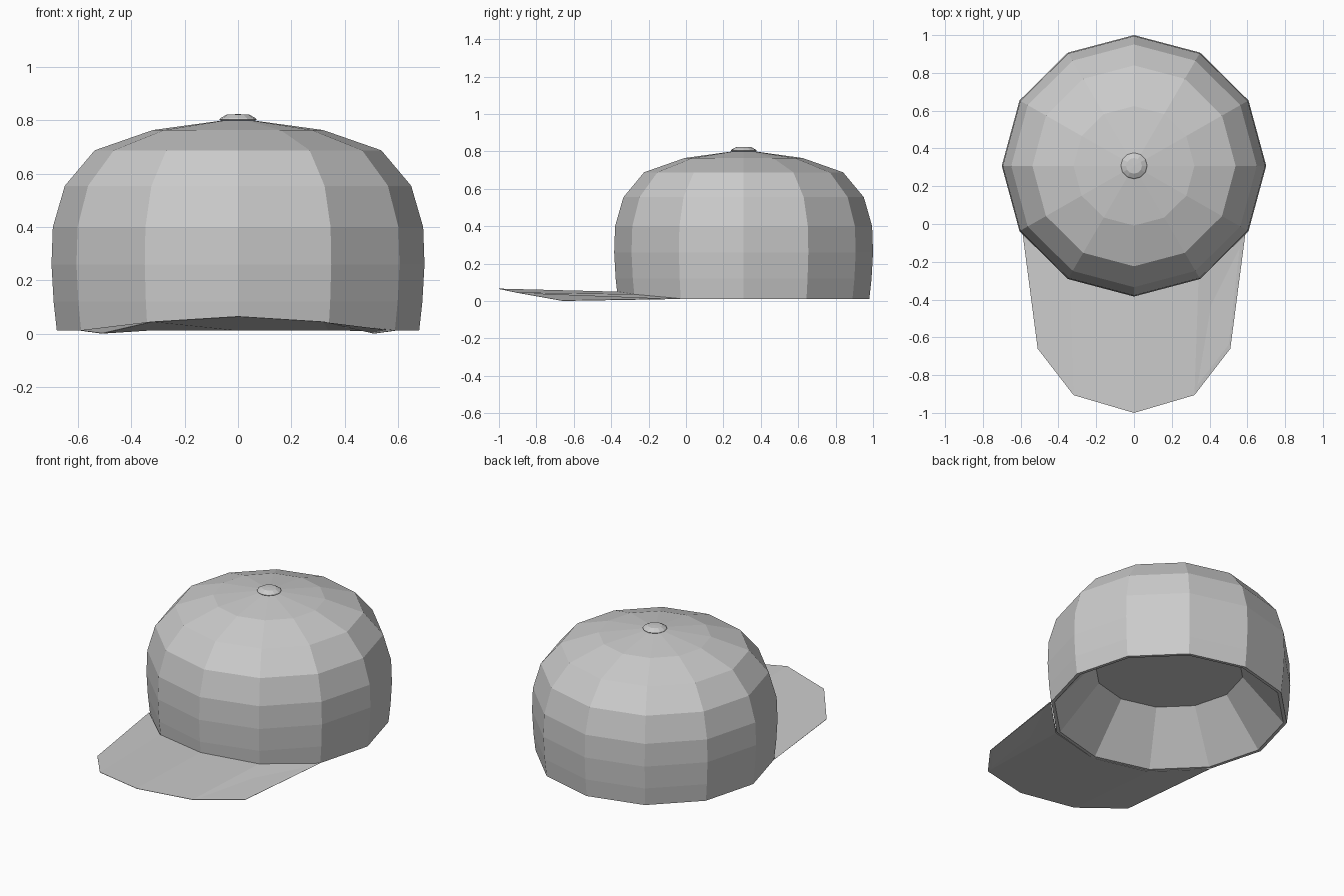
import bpy, bmesh
from math import cos, sin, pi

if "Cube" in bpy.data.objects:
    bpy.data.objects.remove(bpy.data.objects["Cube"])

SIDES = 12
CENTRE_Y = 0.308
RY = 0.692 / 0.70  # crown is very slightly shorter than wide


def make_object(name, bm):
    bmesh.ops.recalc_face_normals(bm, faces=bm.faces)
    mesh = bpy.data.meshes.new(name)
    bm.to_mesh(mesh)
    bm.free()
    obj = bpy.data.objects.new(name, mesh)
    bpy.context.collection.objects.link(obj)
    return obj


def lathe(name, profile):
    """Closed faceted solid from (radius, z) rings, capped at both ends."""
    bm = bmesh.new()

    def ring(r, z):
        if r == 0:
            return [bm.verts.new((0, CENTRE_Y, z))]
        return [bm.verts.new((r * cos(2 * pi * i / SIDES),
                              CENTRE_Y + RY * r * sin(2 * pi * i / SIDES), z))
                for i in range(SIDES)]

    rings = [ring(r, z) for r, z in profile]
    for a, b in zip(rings, rings[1:]):
        for i in range(SIDES):
            j = (i + 1) % SIDES
            if len(b) == 1:
                bm.faces.new((a[i], a[j], b[0]))
            else:
                bm.faces.new((a[i], a[j], b[j], b[i]))
    bm.faces.new(rings[0][::-1])
    return make_object(name, bm)


# Crown: flat inner ceiling, sloping lining, rim, then the domed outside
lathe("crown", [(0.425, 0.285), (0.66, 0.011), (0.68, 0.011), (0.692, 0.12),
                (0.70, 0.26), (0.695, 0.40), (0.65, 0.555), (0.538, 0.688),
                (0.32, 0.764), (0, 0.808)])

# Button on top
lathe("top_button", [(0.06, 0.795), (0.07, 0.804), (0.066, 0.809),
                     (0.042, 0.822), (0, 0.824)])

# Brim: arched wedge, thin at the front outline, as thick as the gap at the crown
upper = [(0, -0.37, 0.050), (0.342, -0.28, 0.036), (0.592, -0.034, 0.013)]
lower = [(0, -0.365, 0.011), (0.340, -0.281, 0.011), (0.588, -0.032, 0.0105)]
outer = [(0, -1.0, 0.066), (0.32, -0.906, 0.046), (0.51, -0.66, 0.002)]


def mirrored(points):
    return [(-x, y, z) for x, y, z in points[:0:-1]] + points


bm = bmesh.new()
top_back = [bm.verts.new(p) for p in mirrored(upper)]
low_back = [bm.verts.new(p) for p in mirrored(lower)]
top_front = [bm.verts.new(p) for p in mirrored(outer)]
low_front = [bm.verts.new((x, y, z - 0.002)) for x, y, z in mirrored(outer)]
loop = [top_back, top_front, low_front, low_back]
for a, b in zip(loop, loop[1:] + loop[:1]):
    for i in range(len(a) - 1):
        bm.faces.new((a[i], a[i + 1], b[i + 1], b[i]))
for end in (0, -1):
    bm.faces.new([row[end] for row in loop])
make_object("brim", bm)
